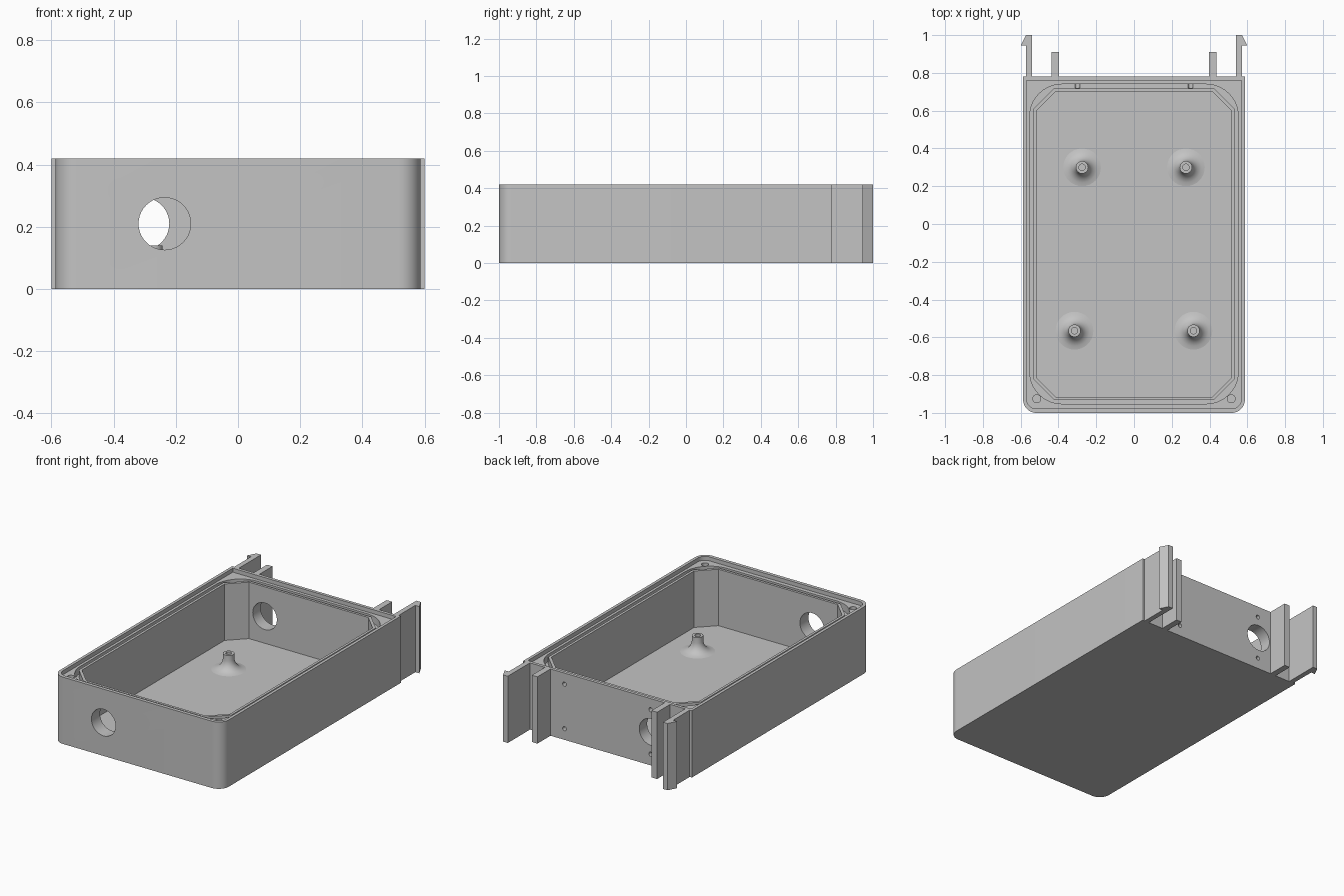
import bpy, bmesh
from math import pi, sin, cos
from mathutils import Matrix

cube = bpy.data.objects.get("Cube")
if cube:
    bpy.data.objects.remove(cube, do_unlink=True)

HEIGHT, LEDGE, FLOOR = 0.42, 0.395, 0.04
BACK = 0.78

grey = bpy.data.materials.new("plain_grey")
grey.use_nodes = True
grey.diffuse_color = (0.55, 0.55, 0.55, 1)
grey.node_tree.nodes["Principled BSDF"].inputs["Base Color"].default_value = grey.diffuse_color


def finish(name, bm):
    bmesh.ops.recalc_face_normals(bm, faces=bm.faces[:])
    mesh = bpy.data.meshes.new(name)
    bm.to_mesh(mesh)
    bm.free()
    mesh.materials.append(grey)
    obj = bpy.data.objects.new(name, mesh)
    bpy.context.collection.objects.link(obj)
    return obj


def prism(name, points, z0, z1):
    """Extrude a flat outline upwards."""
    bm = bmesh.new()
    face = bm.faces.new([bm.verts.new((x, y, z0)) for x, y in points])
    top = bmesh.ops.extrude_face_region(bm, geom=[face])["geom"]
    bmesh.ops.translate(bm, vec=(0, 0, z1 - z0),
                        verts=[v for v in top if isinstance(v, bmesh.types.BMVert)])
    return finish(name, bm)


def outline(half, y0, y1, front_r=0, rear_r=0, steps=10):
    """Rectangle with rounded corners; one step gives a chamfer."""
    points = []
    for sx, y, sy, r, turn in ((1, y0, 1, front_r, -0.5), (1, y1, -1, rear_r, 0),
                               (-1, y1, -1, rear_r, 0.5), (-1, y0, 1, front_r, 1)):
        if r == 0:
            points.append((sx * half, y))
            continue
        for i in range(steps + 1):
            a = pi * (turn + 0.5 * i / steps)
            points.append((sx * (half - r) + r * cos(a), y + sy * r + r * sin(a)))
    return points


def rod(x, y, z, radius, length, along_y=False):
    bm = bmesh.new()
    bmesh.ops.create_cone(bm, cap_ends=True, segments=40, radius1=radius,
                          radius2=radius, depth=length)
    if along_y:
        bmesh.ops.rotate(bm, verts=bm.verts[:], matrix=Matrix.Rotation(pi / 2, 3, 'X'))
    bmesh.ops.translate(bm, verts=bm.verts[:], vec=(x, y, z))
    return finish("cutter", bm)


def cut(target, cutter):
    cutter.hide_render = True
    mod = target.modifiers.new("cut", 'BOOLEAN')
    mod.operation = 'DIFFERENCE'
    mod.solver = 'EXACT'
    mod.object = cutter
    activate(target)
    bpy.ops.object.modifier_apply(modifier=mod.name)
    bpy.data.objects.remove(cutter, do_unlink=True)


def activate(obj):
    bpy.ops.object.select_all(action='DESELECT')
    obj.select_set(True)
    bpy.context.view_layer.objects.active = obj


def smooth(obj):
    activate(obj)
    bpy.ops.object.shade_smooth_by_angle(angle=pi / 6)


# Enclosure shell: rounded front corners, square rear corners
tray = prism("enclosure_tray", outline(0.587, -1, BACK, front_r=0.07), 0, HEIGHT)

# Lid recess and chamfered cavity
cut(tray, prism("recess", outline(0.568, -0.978, 0.76, front_r=0.05), LEDGE, 0.5))
cut(tray, prism("cavity", outline(0.515, -0.915, 0.702, 0.1, 0.1, 1), FLOOR, 0.5))

# Seal groove around the cavity
groove = prism("groove", outline(0.552, -0.952, 0.74, 0.17, 0.17), 0.35, 0.45)
cut(groove, prism("island", outline(0.531, -0.931, 0.718, 0.107, 0.107, 1), 0.3, 0.5))
cut(tray, groove)

# Cable openings in the front and rear walls
cut(tray, rod(-0.236, -0.95, 0.21, 0.084, 0.2, True))
cut(tray, rod(-0.305, 0.74, 0.21, 0.084, 0.2, True))

# Blind screw holes in the rear wall and the front corners
for side in (-1, 1):
    for z in (0.07, 0.35):
        cut(tray, rod(side * 0.3, 0.77, z, 0.013, 0.1, True))
    cut(tray, rod(side * 0.515, -0.925, 0.35, 0.021, 0.3))
smooth(tray)

# Hollow standoffs with flared feet
profile = [(0, 0.07), (0.017, 0.07), (0.017, 0.14), (0.033, 0.14), (0.033, 0.105),
           (0.037, 0.085), (0.047, 0.067), (0.062, 0.053), (0.08, 0.044),
           (0.1, FLOOR), (0.1, 0.03), (0, 0.03)]
for label, x, y in (("rear", 0.275, 0.3), ("front", 0.315, -0.565)):
    for name, side in (("left", 1), ("right", -1)):
        bm = bmesh.new()
        verts = [bm.verts.new((r, 0, z)) for r, z in profile]
        edges = [bm.edges.new(pair) for pair in zip(verts, verts[1:])]
        bmesh.ops.spin(bm, geom=verts + edges, cent=(0, 0, 0), axis=(0, 0, 1),
                       angle=2 * pi, steps=32)
        bmesh.ops.remove_doubles(bm, verts=bm.verts[:], dist=0.0001)
        standoff = finish(f"{label}_{name}_standoff", bm)
        standoff.location = (side * x, y, 0)
        smooth(standoff)

# Rear snap clips with outward hooks, and shorter guide ribs
clip = [(0.54, BACK), (0.572, BACK), (0.572, 0.945), (0.6, 0.945), (0.572, 1), (0.54, 1)]
rib = [(0.397, BACK), (0.436, BACK), (0.436, 0.91), (0.397, 0.91)]
for name, side in (("left", 1), ("right", -1)):
    for part, points in (("snap_clip", clip), ("guide_rib", rib)):
        prism(f"{name}_{part}", [(side * x, y) for x, y in points], 0, HEIGHT)
